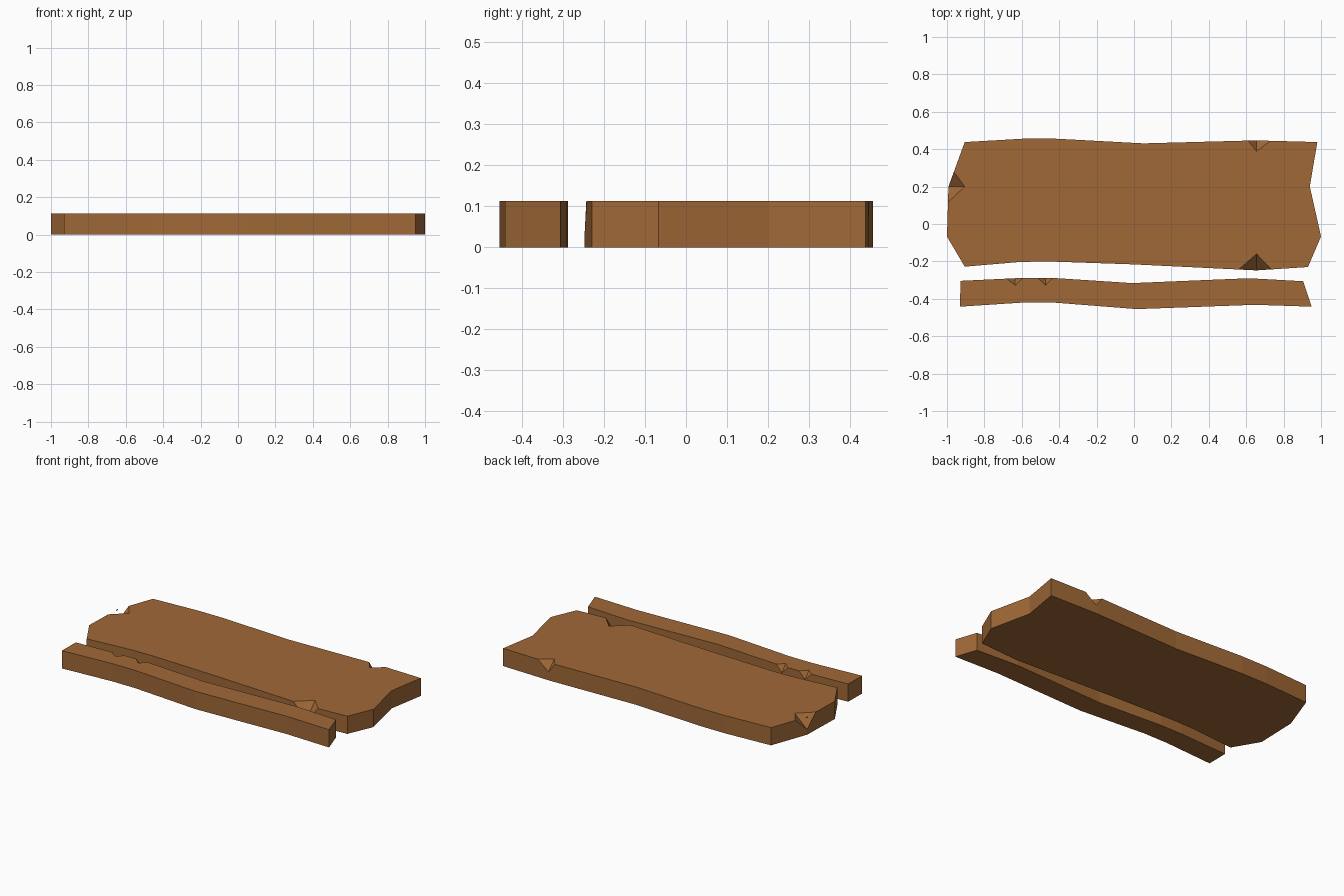
import bpy, bmesh
from mathutils import Vector

if "Cube" in bpy.data.objects:
    bpy.data.objects.remove(bpy.data.objects["Cube"])

T = 0.113  # plank thickness

wood = bpy.data.materials.new("brown_wood")
wood.diffuse_color = (0.35, 0.14, 0.038, 1)
wood.use_nodes = True
wood.node_tree.nodes["Principled BSDF"].inputs["Base Color"].default_value = wood.diffuse_color


def add_object(name, bm):
    bmesh.ops.recalc_face_normals(bm, faces=bm.faces)
    me = bpy.data.meshes.new(name)
    bm.to_mesh(me)
    bm.free()
    me.materials.append(wood)
    ob = bpy.data.objects.new(name, me)
    bpy.context.collection.objects.link(ob)
    return ob


def plank(name, outline, chips):
    # board: outline raised to the plank thickness
    bm = bmesh.new()
    face = bm.faces.new([bm.verts.new((x, y, 0)) for x, y in outline])
    top = bmesh.ops.extrude_face_region(bm, geom=[face])["geom"]
    bmesh.ops.translate(bm, vec=(0, 0, T),
                        verts=[v for v in top if isinstance(v, bmesh.types.BMVert)])
    board = add_object(name, bm)

    # chips: two ends on the edge, one point in the top, one down the side
    bm = bmesh.new()
    for a, b, inner, low, depth in chips:
        pts = [Vector((*a, T)), Vector((*b, T)), Vector((*inner, T)),
               Vector((*low, T - depth))]
        mid = (pts[2] + pts[3]) / 2
        v = [bm.verts.new(mid + (p - mid) * 1.35) for p in pts]
        for i, j, k in ((0, 1, 2), (0, 1, 3), (0, 2, 3), (1, 2, 3)):
            bm.faces.new((v[i], v[j], v[k]))
    cutter = add_object(name + "_chip_cutter", bm)
    cutter.hide_render = True
    cutter.hide_set(True)
    mod = board.modifiers.new("chips", 'BOOLEAN')
    mod.operation = 'DIFFERENCE'
    mod.solver = 'EXACT'
    mod.object = cutter


# wide plank
plank("wide_plank",
      [(-0.905, 0.438), (-0.594, 0.456), (-0.417, 0.456), (0.05, 0.431),
       (0.65, 0.447), (0.98, 0.438), (0.94, 0.2), (1.0, -0.067),
       (0.93, -0.23), (0.655, -0.248), (0.0, -0.216), (-0.465, -0.2),
       (-0.61, -0.203), (-0.905, -0.228), (-1.0, -0.067), (-0.992, 0.2)],
      [((0.61, 0.446), (0.73, 0.445), (0.655, 0.388), (0.655, 0.447), 0.06),
       ((0.56, -0.243), (0.735, -0.243), (0.655, -0.16), (0.655, -0.248), 0.09),
       ((-0.963, 0.278), (-0.993, 0.118), (-0.905, 0.2), (-0.992, 0.2), 0.08)])

# narrow plank
plank("narrow_plank",
      [(-0.928, -0.304), (-0.594, -0.288), (-0.44, -0.288), (-0.01, -0.316),
       (0.615, -0.29), (0.904, -0.306), (0.95, -0.442), (0.647, -0.432),
       (0.016, -0.455), (-0.43, -0.42), (-0.594, -0.42), (-0.93, -0.442)],
      [((-0.68, -0.292), (-0.594, -0.288), (-0.635, -0.328), (-0.635, -0.29), 0.045),
       ((-0.515, -0.288), (-0.435, -0.288), (-0.472, -0.328), (-0.472, -0.288), 0.045)])
